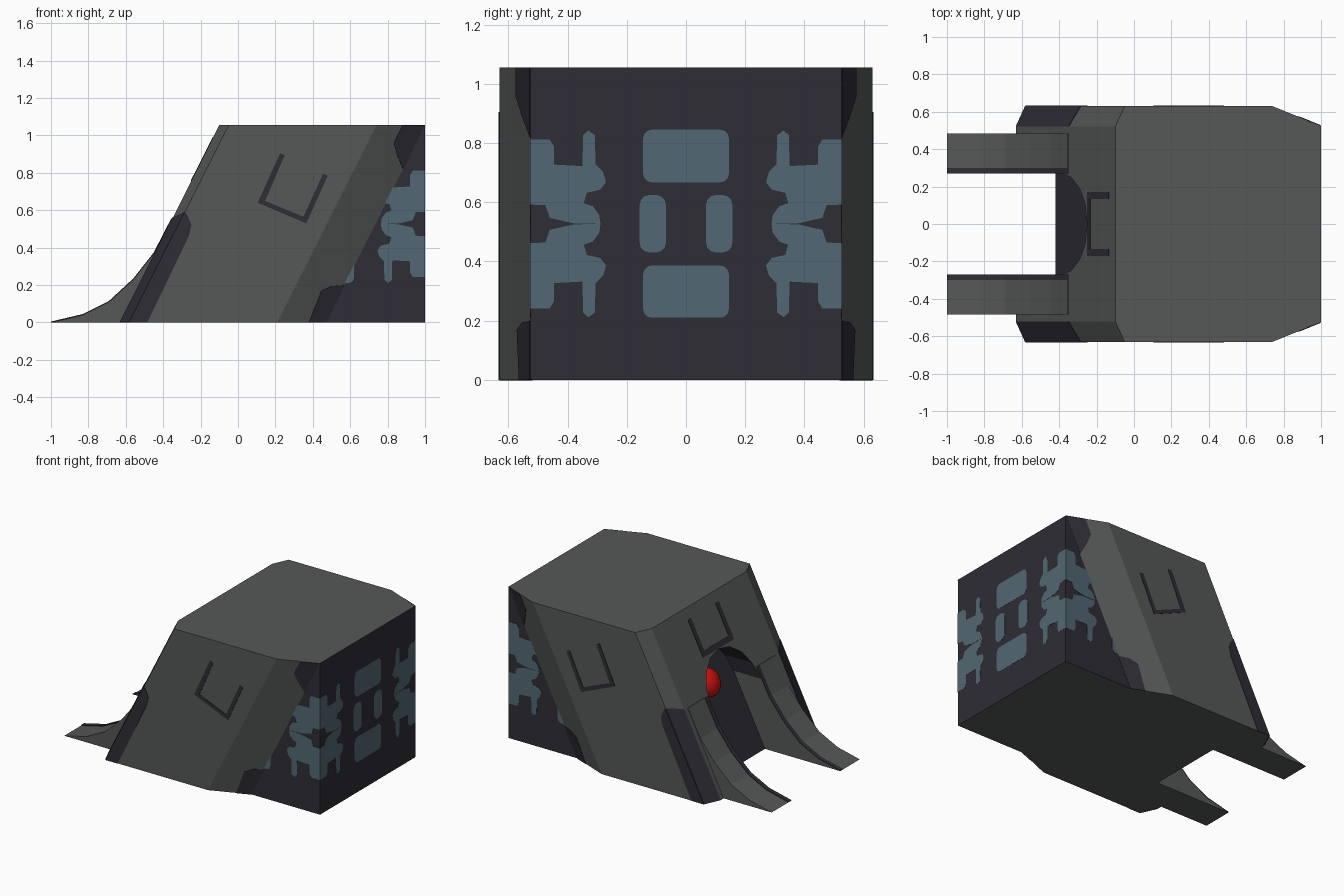
import bpy, bmesh, math
from mathutils import Vector

if "Cube" in bpy.data.objects:
    bpy.data.objects.remove(bpy.data.objects["Cube"])

K = 0.53 / 1.055          # lean of the shell: x shift per unit of height
H = 1.055


def mat(name, rgb):
    m = bpy.data.materials.new(name)
    m.diffuse_color = (*rgb, 1)
    m.use_nodes = True
    m.node_tree.nodes["Principled BSDF"].inputs["Base Color"].default_value = m.diffuse_color
    return m


GREY = mat("shell grey", (0.092, 0.098, 0.097))
DARK = mat("dark slate", (0.027, 0.026, 0.036))
BLUE = mat("panel blue", (0.083, 0.137, 0.170))
RED = mat("lamp red", (0.65, 0.006, 0.006))


def lean(x, y, z):
    return Vector((x + K * z, y, z))


def prism(name, ring_a, ring_b, *mats):
    """Solid between two matching rings of points."""
    bm = bmesh.new()
    a = [bm.verts.new(p) for p in ring_a]
    b = [bm.verts.new(p) for p in ring_b]
    n = len(a)
    bm.faces.new(a)
    bm.faces.new(b[::-1])
    for i in range(n):
        j = (i + 1) % n
        bm.faces.new((a[i], a[j], b[j], b[i]))
    bmesh.ops.remove_doubles(bm, verts=bm.verts, dist=1e-5)
    bmesh.ops.recalc_face_normals(bm, faces=bm.faces)
    me = bpy.data.meshes.new(name)
    bm.to_mesh(me)
    bm.free()
    ob = bpy.data.objects.new(name, me)
    bpy.context.collection.objects.link(ob)
    for m in mats:
        me.materials.append(m)
    return ob


def plate(name, pts, place, normal, m, t=0.003):
    """Thin painted plate; place maps 2D points onto a surface."""
    n = Vector(normal).normalized() * t
    ring = [Vector(place(*p)) for p in pts]
    return prism(name, [p - n for p in ring], [p + n for p in ring], m)


def rounded(x0, x1, z0, z1, r):
    pts = []
    for cx, cz, a0 in ((x1 - r, z1 - r, 0), (x0 + r, z1 - r, 90),
                       (x0 + r, z0 + r, 180), (x1 - r, z0 + r, 270)):
        for i in range(4):
            a = math.radians(a0 + 30 * i)
            pts.append((cx + r * math.cos(a), cz + r * math.sin(a)))
    return pts


# leaning shell with chamfered corners and an upright rear
half = [(-0.63, 0.52), (-0.58, 0.63), (0.21, 0.63), (0.47, 0.525), (1.0, 0.525)]
outline = half + [(x, -y) for x, y in reversed(half)]
bottom = [Vector((x, y, 0)) for x, y in outline]
top = [Vector((min(x + K * H, 1.0), y, H)) for x, y in outline]
body = prism("body_shell", bottom, top, GREY, DARK)

# arched doorway cut into the sloping face
arch = [(-0.27, -0.1), (-0.27, 0.48)]
arch += [(-0.27 * math.cos(math.pi * i / 8), 0.48 + 0.275 * math.sin(math.pi * i / 8))
         for i in range(1, 8)]
arch += [(0.27, 0.48), (0.27, -0.1)]
cutter = prism("doorway_cutter", [lean(-0.9, y, z) for y, z in arch],
               [lean(-0.42, y, z) for y, z in arch], GREY)
cutter.hide_render = True
mod = body.modifiers.new("doorway", 'BOOLEAN')
mod.operation = 'DIFFERENCE'
mod.solver = 'EXACT'
mod.object = cutter
bpy.context.view_layer.objects.active = body
bpy.ops.object.modifier_apply(modifier=mod.name)
bpy.data.objects.remove(cutter)

# dark faces: rear, flat rear sides, doorway back wall and ceiling
for p in body.data.polygons:
    c, n = p.center, p.normal
    x0 = c.x - K * c.z
    rear = n.x > 0.99
    flat_side = abs(n.y) > 0.99 and 0.5 < abs(c.y) < 0.54
    back_wall = n.x < -0.8 and abs(x0 + 0.42) < 0.03
    ceiling = abs(c.y) < 0.265 and -0.62 < x0 < -0.43 and c.z > 0.4
    p.material_index = 1 if rear or flat_side or back_wall or ceiling else 0

# curved ramps with a dark inner border
curve = [(-1, 0), (-0.83, 0.04), (-0.69, 0.11), (-0.56, 0.23), (-0.45, 0.37), (-0.355, 0.555)]
ramp = curve + [(-0.345, 0.555), (-0.62, 0)]
strip = curve + [(x, z + 0.005) for x, z in reversed(curve)]
for s, side in ((1, "back"), (-1, "front")):
    prism("ramp_" + side, [(x, s * 0.27, z) for x, z in ramp],
          [(x, s * 0.485, z) for x, z in ramp], GREY)
    prism("ramp_border_" + side, [(x, s * 0.269, z) for x, z in strip],
          [(x, s * 0.30, z) for x, z in strip], DARK)

# red lamp on the doorway back wall
bpy.ops.mesh.primitive_uv_sphere_add(segments=24, ring_count=12, radius=1,
                                     location=lean(-0.42, 0, 0.5),
                                     rotation=(0, math.atan(K), 0))
lamp = bpy.context.object
lamp.name = "lamp"
lamp.scale = (0.07, 0.095, 0.095)
lamp.data.materials.append(RED)
bpy.ops.object.shade_smooth()

# bracket marks on the sloping face and both sides
plate("bracket_mark_slope",
      [(0.17, 0.99), (0.17, 0.757), (-0.17, 0.757), (-0.17, 0.99),
       (-0.135, 0.99), (-0.135, 0.79), (0.135, 0.79), (0.135, 0.99)],
      lambda y, z: lean(-0.63, y, z), (-1, 0, K), DARK)
bracket = [(0.225, 0.905), (0.105, 0.64), (0.365, 0.53), (0.48, 0.785),
           (0.455, 0.795), (0.35, 0.565), (0.145, 0.65), (0.25, 0.895)]

# half of the toothed panel: distance from rear corner, height from the middle
gear = [(0, 0.285), (0.065, 0.285), (0.08, 0.26), (0.08, 0.20), (0.175, 0.195),
        (0.178, 0.30), (0.195, 0.315), (0.217, 0.30), (0.22, 0.20), (0.245, 0.175),
        (0.255, 0.14), (0.235, 0.115), (0.19, 0.105), (0.18, 0.07), (0.21, 0.06),
        (0.232, 0.03), (0.236, 0), (0.145, 0.002), (0.065, 0.02), (0.05, 0.063), (0, 0.065)]
MID = 0.527

for s, side in ((1, "back"), (-1, "front")):
    plate("bracket_mark_" + side, bracket, lambda x, z: (x, s * 0.63, z), (0, s, 0), DARK)

    # dark foot guard on the leading corner
    plate("guard_side_" + side,
          [(-0.58, 0), (-0.485, 0), (-0.495, 0.46), (-0.51, 0.52), (-0.555, 0.57), (-0.58, 0.59)],
          lambda x, z: lean(x, s * 0.63, z), (0, s, 0), DARK)
    plate("guard_corner_" + side, [(0, 0), (1, 0), (1, 0.59), (0, 0.56)],
          lambda t, z: lean(-0.63 + 0.05 * t, s * (0.52 + 0.11 * t), z),
          (-0.11, s * 0.05, 0.11 * K), DARK)

    # dark patches on the rear chamfer
    def chamfer(t, z):
        return lean(0.21 + 0.26 * t, s * (0.63 - 0.105 * t), z)
    nrm = (0.105, s * 0.26, -0.105 * K)
    plate("chamfer_patch_low_" + side,
          [(0.65, 0), (1, 0), (1, 0.2), (0.75, 0.195), (0.58, 0.17)], chamfer, nrm, DARK)
    plate("chamfer_patch_high_" + side,
          [(0.54, H), (0.54, 0.96), (0.75, 0.89), (1, 0.82), (0.99, H)], chamfer, nrm, DARK)

    # toothed panels wrapped round the rear corners
    for v, level in ((1, "upper"), (-1, "lower")):
        plate(f"toothed_panel_rear_{level}_{side}", gear,
              lambda d, h: (0.999, s * (0.525 - d), MID + v * h), (1, 0, 0), BLUE, 0.002)
        plate(f"toothed_panel_side_{level}_{side}", gear,
              lambda d, h: (1 - d, s * 0.525, MID + v * h), (0, s, 0), BLUE, 0.002)
    plate("low_panel_side_" + side, rounded(0.4, 0.62, 0.21, 0.385, 0.03),
          lambda x, z: (x, s * 0.525, z), (0, s, 0), BLUE, 0.002)

    # small rear panels
    y0, y1 = sorted((s * 0.067, s * 0.157))
    plate("small_rear_panel_" + side, rounded(y0, y1, 0.43, 0.625, 0.035),
          lambda y, z: (0.999, y, z), (1, 0, 0), BLUE, 0.002)

# large rear panels
for z0, z1, level in ((0.21, 0.387, "lower"), (0.667, 0.845, "upper")):
    plate("large_rear_panel_" + level, rounded(-0.145, 0.145, z0, z1, 0.03),
          lambda y, z: (0.999, y, z), (1, 0, 0), BLUE, 0.002)
